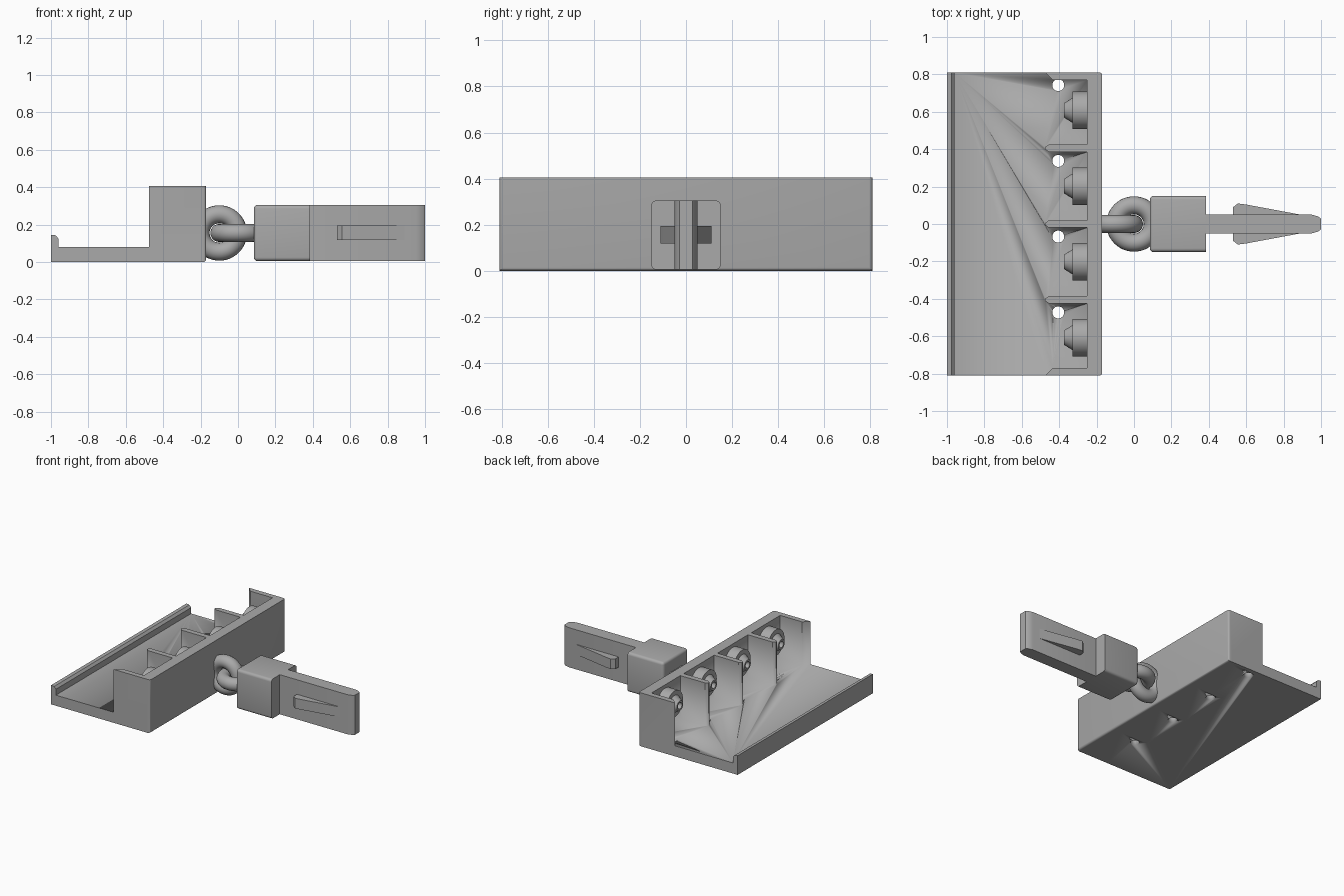
import bpy, bmesh
from math import pi
from mathutils import Matrix, Vector

if "Cube" in bpy.data.objects:
    bpy.data.objects.remove(bpy.data.objects["Cube"], do_unlink=True)

grey = bpy.data.materials.new("plain grey")
grey.use_nodes = True
COLOUR = (0.4, 0.4, 0.4, 1)
grey.diffuse_color = COLOUR
grey.node_tree.nodes["Principled BSDF"].inputs["Base Color"].default_value = COLOUR


def finish(name, bm, smooth=True):
    bmesh.ops.recalc_face_normals(bm, faces=bm.faces)
    mesh = bpy.data.meshes.new(name)
    bm.to_mesh(mesh)
    bm.free()
    mesh.materials.append(grey)
    obj = bpy.data.objects.new(name, mesh)
    bpy.context.collection.objects.link(obj)
    if smooth:
        bpy.ops.object.select_all(action="DESELECT")
        obj.select_set(True)
        bpy.context.view_layer.objects.active = obj
        bpy.ops.object.shade_smooth_by_angle(angle=pi / 6)
    return obj


def prism(points, axis, low, high):
    """Extrude a 2D outline along z (points are x, y) or y (points are x, z)."""
    bm = bmesh.new()
    place = (lambda a, b: (a, b, low)) if axis == "z" else (lambda a, b: (a, low, b))
    face = bm.faces.new([bm.verts.new(place(a, b)) for a, b in points])
    new = bmesh.ops.extrude_face_region(bm, geom=[face])["geom"]
    step = Vector((0, 0, high - low)) if axis == "z" else Vector((0, high - low, 0))
    bmesh.ops.translate(bm, vec=step, verts=[v for v in new if isinstance(v, bmesh.types.BMVert)])
    bmesh.ops.recalc_face_normals(bm, faces=bm.faces)
    return bm


def round_edges(bm, radius, rule):
    edges = [e for e in bm.edges if rule(*[v.co for v in e.verts])]
    bmesh.ops.bevel(bm, geom=edges, offset=radius, segments=4, profile=0.5, affect="EDGES")


def boolean(obj, other, operation):
    mod = obj.modifiers.new(operation.lower(), "BOOLEAN")
    mod.operation, mod.solver, mod.object = operation, "EXACT", other
    bpy.context.view_layer.objects.active = obj
    bpy.ops.object.modifier_apply(modifier=mod.name)
    bpy.data.objects.remove(other, do_unlink=True)


def lathe(name, profile, centre, segments=40):
    """Spin a (distance, radius) profile about an axis pointing along -x."""
    bm = bmesh.new()
    verts = [bm.verts.new((-d, r, 0)) for d, r in profile]
    edges = [bm.edges.new(pair) for pair in zip(verts, verts[1:])]
    bmesh.ops.spin(bm, geom=verts + edges, cent=(0, 0, 0), axis=(1, 0, 0),
                   angle=2 * pi, steps=segments)
    bmesh.ops.remove_doubles(bm, verts=bm.verts, dist=0.0001)
    bmesh.ops.translate(bm, vec=centre, verts=bm.verts)
    return finish(name, bm)


PITCH = 0.405
BAYS = [(i - 1.5) * PITCH for i in range(4)]
HALF = 2 * PITCH
BACK, INNER, TIP, TOP = -0.17, -0.25, -0.475, 0.405

# Back wall with side walls and pointed dividers, as one comb outline
comb = [(BACK, HALF), (BACK, -HALF), (TIP, -HALF), (TIP + 0.04, -HALF + 0.04)]
for y in (-PITCH, 0, PITCH):
    comb += [(INNER, comb[-1][1]), (INNER, y - 0.02), (TIP + 0.02, y - 0.02),
             (TIP, y - 0.006), (TIP, y + 0.006), (TIP + 0.02, y + 0.02)]
comb += [(INNER, comb[-1][1]), (INNER, HALF - 0.04), (TIP + 0.04, HALF - 0.04), (TIP, HALF)]
bm = prism(comb, "z", 0, TOP)
round_edges(bm, 0.015, lambda a, b: min(a.x, b.x) > BACK - 0.01 and a.z + b.z < 2 * TOP - 0.01)
tray = finish("tray", bm)

# Floor with front lip, joined to the comb
lip = [(-1, 0), (-0.2, 0), (-0.2, 0.08), (-0.96, 0.08), (-0.96, 0.125),
       (-0.975, 0.142), (-0.99, 0.145), (-1, 0.145)]
boolean(tray, finish("floor", prism(lip, "y", -HALF, HALF)), "UNION")

# Drain holes through the floor
bm = bmesh.new()
for y in BAYS:
    bmesh.ops.create_cone(bm, cap_ends=True, segments=32, radius1=0.032, radius2=0.032,
                          depth=0.4, matrix=Matrix.Translation((-0.405, y + 0.135, 0)))
holes = finish("hole_cutter", bm)
holes.hide_render = True
boolean(tray, holes, "DIFFERENCE")

# Sockets on the back wall, one per bay
socket = [(-0.01, 0.1), (0.08, 0.1), (0.08, 0.066), (0.125, 0.038),
          (0.125, 0.024), (0.02, 0.024), (0.02, 0)]
for i, y in enumerate(BAYS):
    lathe(f"socket_{i + 1}", socket, (INNER, y, 0.28))

# Two linked rings
MID = 0.155
for name, x, turn in (("wall_ring", -0.1, pi / 2), ("key_ring", 0.0, 0)):
    bpy.ops.mesh.primitive_torus_add(major_radius=0.1, minor_radius=0.048, major_segments=48,
                                     minor_segments=20, location=(x, 0, MID),
                                     rotation=(turn, 0, 0))
    ring = bpy.context.object
    ring.name = name
    ring.data.materials.append(grey)
    bpy.ops.object.shade_smooth_by_angle(angle=pi / 6)

# Plug grip block, rounded except at the blade end
LOW, HIGH = MID - 0.15, MID + 0.15
bm = prism([(0.085, -0.15), (0.385, -0.15), (0.385, 0.15), (0.085, 0.15)], "z", LOW, HIGH)
round_edges(bm, 0.02, lambda a, b: min(a.x, b.x) < 0.1)
finish("plug_grip", bm)

# Blade with a tapered nose
side = [(0.38, 0.05), (0.95, 0.05), (0.985, 0.04), (1, 0.028)]
finish("plug_blade", prism(side + [(x, -y) for x, y in reversed(side)], "z", LOW, HIGH))

# Spring clips on both sides of the blade
for name, s in (("left_clip", 1), ("right_clip", -1)):
    clip = [(0.53, 0.04), (0.53, 0.09), (0.555, 0.11), (0.6, 0.104), (0.89, 0.05), (0.89, 0.04)]
    finish(name, prism([(x, s * y) for x, y in clip], "z", 0.118, 0.195))
